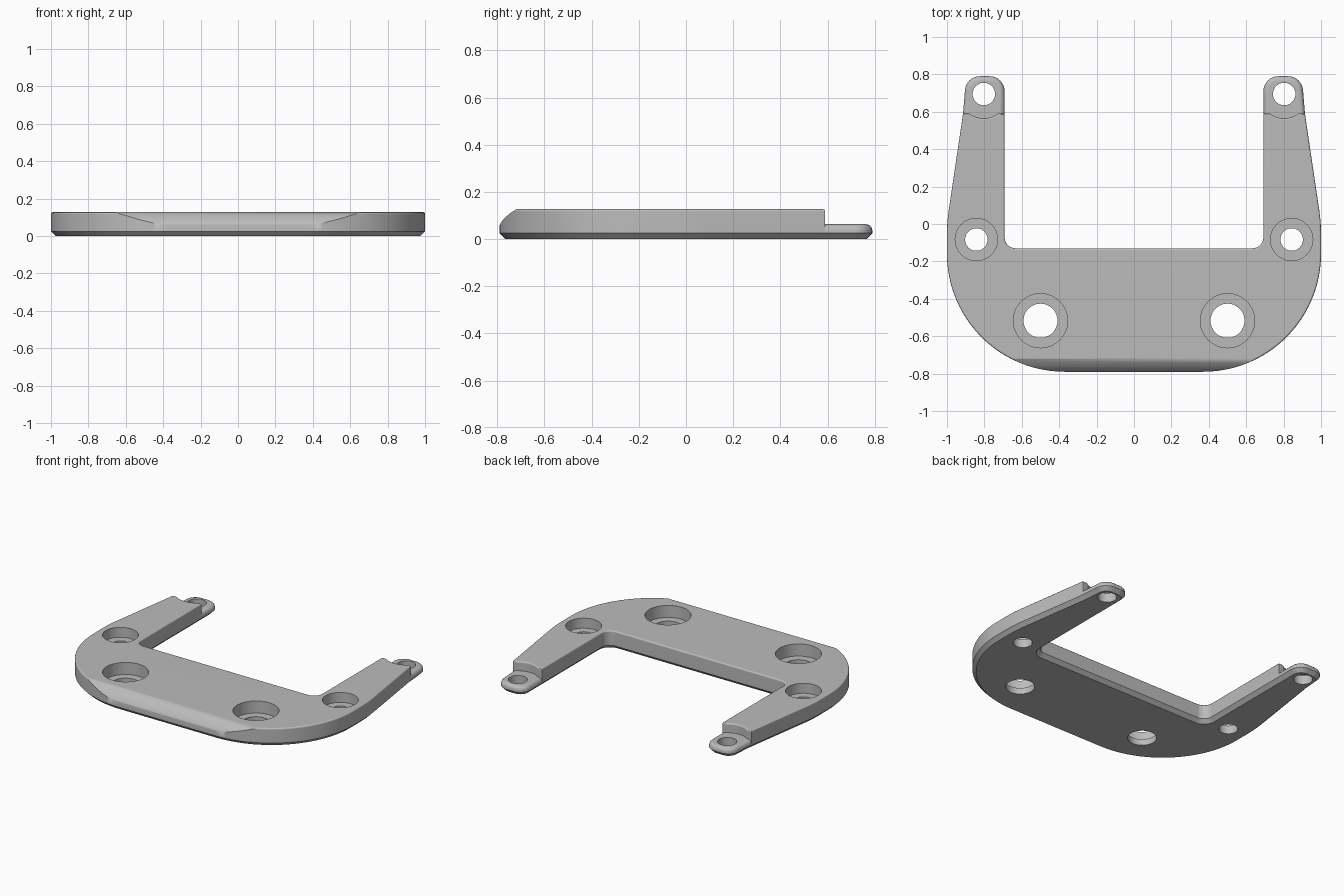
import bpy, bmesh
from math import sin, cos, pi, radians
from mathutils import Vector

cube = bpy.data.objects.get("Cube")
if cube:
    bpy.data.objects.remove(cube, do_unlink=True)

grey = bpy.data.materials.new("light grey")
grey.use_nodes = True
colour = (0.5, 0.5, 0.5, 1)
grey.diffuse_color = colour
grey.node_tree.nodes["Principled BSDF"].inputs["Base Color"].default_value = colour


def arc(cx, cy, r, start, end, steps):
    angles = [radians(start + (end - start) * i / steps) for i in range(steps + 1)]
    return [(cx + r * cos(a), cy + r * sin(a)) for a in angles]


def inset(points, d):
    """Move a counter-clockwise outline inwards with mitred corners."""
    out = []
    for i, p in enumerate(points):
        p, a, b = Vector(p), Vector(points[i - 1]), Vector(points[(i + 1) % len(points)])
        e, f = (p - a).normalized(), (b - p).normalized()
        n, m = Vector((-e.y, e.x)), Vector((-f.y, f.x))
        out.append(p + (n + m) * d / (1 + n.dot(m)))
    return out


def make_object(name, bm):
    bmesh.ops.recalc_face_normals(bm, faces=bm.faces)
    mesh = bpy.data.meshes.new(name)
    bm.to_mesh(mesh)
    bm.free()
    mesh.materials.append(grey)
    obj = bpy.data.objects.new(name, mesh)
    bpy.context.collection.objects.link(obj)
    return obj


def loft(name, rings):
    """Join rings of 3D points and cap both ends."""
    bm = bmesh.new()
    loops = [[bm.verts.new(p) for p in ring] for ring in rings]
    for low, high in zip(loops, loops[1:]):
        for i in range(len(low)):
            bm.faces.new((low[i - 1], low[i], high[i], high[i - 1]))
    bm.faces.new(loops[0])
    bm.faces.new(loops[-1])
    return make_object(name, bm)


def plate(name, outline, top, rounding, chamfer=0.025):
    """Slab with a chamfered underside and a rounded top edge."""
    levels = [(0, chamfer), (chamfer, 0)]
    for i in range(4):
        a = i * pi / 6
        levels.append((top - rounding * (1 - sin(a)), rounding * (1 - cos(a))))
    return loft(name, [[(p[0], p[1], z) for p in inset(outline, d)] for z, d in levels])


def cut(obj, cutter):
    cutter.hide_render = True
    mod = obj.modifiers.new("cut", 'BOOLEAN')
    mod.operation, mod.solver, mod.object = 'DIFFERENCE', 'EXACT', cutter
    bpy.context.view_layer.objects.active = obj
    bpy.ops.object.modifier_apply(modifier=mod.name)
    bpy.data.objects.remove(cutter, do_unlink=True)


def drill(obj, x, y, r, floor=-0.1):
    circle = arc(x, y, r, 0, 352.5, 47)
    cut(obj, loft("hole_cutter", [[(*p, z) for p in circle] for z in (floor, 0.3)]))


def finish(obj):
    bpy.ops.object.select_all(action='DESELECT')
    obj.select_set(True)
    bpy.context.view_layer.objects.active = obj
    bpy.ops.object.shade_smooth_by_angle(angle=radians(35))
    mod = obj.modifiers.new("weighted normals", 'WEIGHTED_NORMAL')
    mod.keep_sharp = True


# Main U-shaped bracket: half outline, mirrored
half = arc(0.37, -0.16, 0.63, -90, 0, 24)
half += [(1.0, -0.05), (0.998, 0.01), (0.991, 0.07), (0.914, 0.59)]
half += arc(0.803, 0.695, 0.13, -54, -126, 10)
half += [(0.692, 0.59)]
half += arc(0.632, -0.07, 0.06, 0, -90, 8)
bracket = plate("bracket", half + [(-x, y) for x, y in reversed(half)], 0.127, 0.01)

# Rounded slope along the front edge
slope = [(-0.8, 0.04), (-0.787, 0.066), (-0.777, 0.08), (-0.763, 0.095),
         (-0.745, 0.11), (-0.715, 0.13), (-0.7, 0.2), (-0.9, 0.2), (-0.9, 0.04)]
cut(bracket, loft("slope_cutter", [[(x, y, z) for y, z in slope] for x in (-1.2, 1.2)]))

# Counterbored screw holes, and thin end tabs
tab_half = [(0.692, 0.5), (0.927, 0.5), (0.914, 0.59)]
tab_half += arc(0.824, 0.71, 0.08, 5, 90, 8) + arc(0.772, 0.71, 0.08, 90, 180, 8)
for side, label in ((1, "left"), (-1, "right")):
    for x, y, r, wide, floor in ((0.5, -0.517, 0.091, 0.145, 0.043),
                                 (0.843, -0.083, 0.06, 0.113, 0.058)):
        drill(bracket, side * x, y, wide, floor)
        drill(bracket, side * x, y, r)
    outline = tab_half if side > 0 else [(-x, y) for x, y in reversed(tab_half)]
    tab = plate(label + "_tab", outline, 0.063, 0.025)
    drill(tab, side * 0.803, 0.695, 0.06)
    finish(tab)
finish(bracket)
